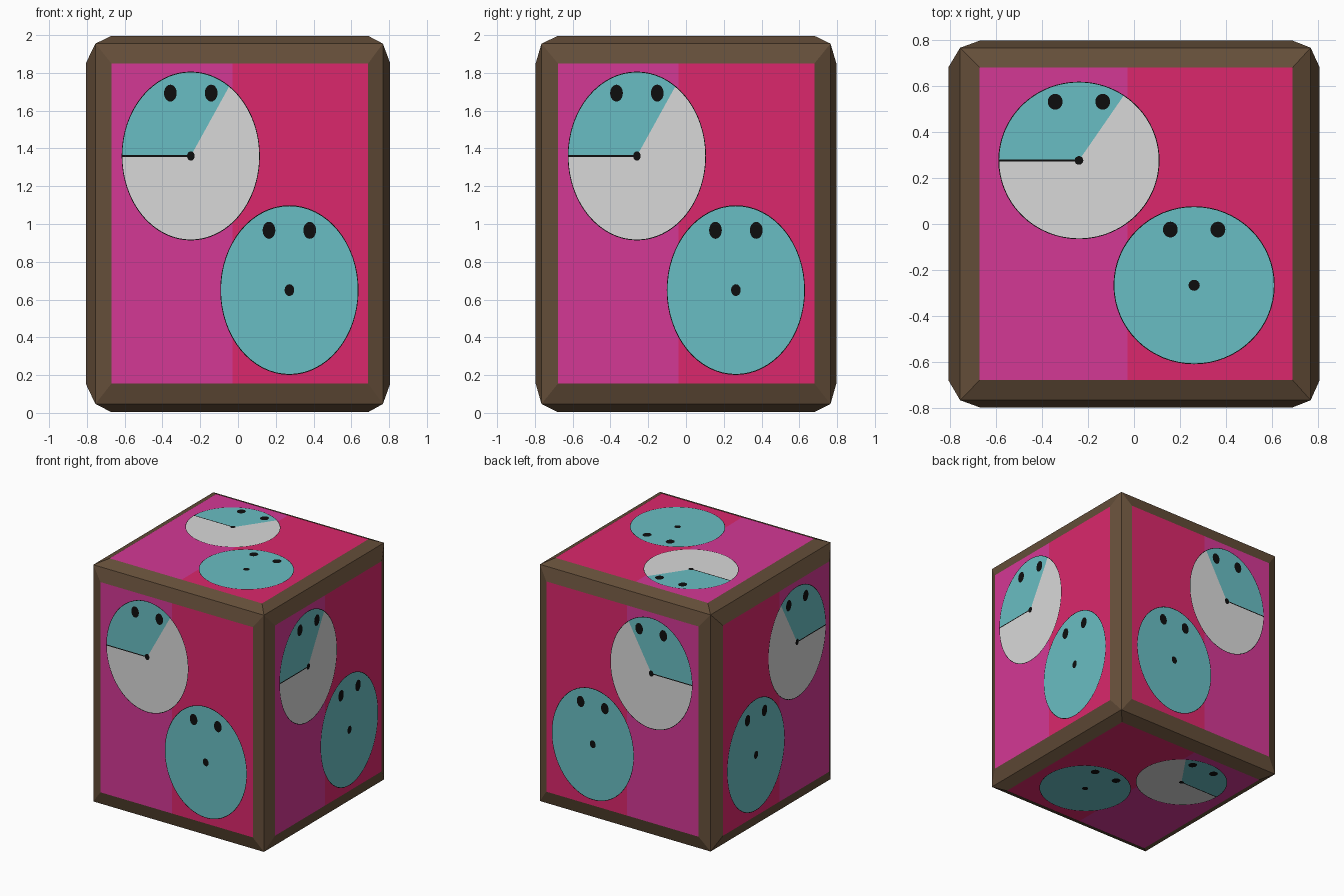
import bpy, bmesh, math
from mathutils import Vector

if "Cube" in bpy.data.objects:
    bpy.data.objects.remove(bpy.data.objects["Cube"])


def material(name, rgb):
    m = bpy.data.materials.new(name)
    m.diffuse_color = [((c / 255 + 0.055) / 1.055) ** 2.4 if c > 10 else c / 3295 for c in rgb] + [1]
    m.use_nodes = True
    m.node_tree.nodes["Principled BSDF"].inputs["Base Color"].default_value = m.diffuse_color
    return m


BROWN = material("brown wood", (100, 78, 57))
PINK = material("magenta pink", (212, 56, 149))
RED = material("crimson red", (219, 39, 108))
TEAL = material("teal", (105, 190, 195))
WHITE = material("pale grey", (217, 217, 217))
BLACK = material("black", (13, 13, 13))

# box extents, corner points of the frame, and panel borders on x, y, z
OUTER = ((-.81, .81), (-.80, .80), (0, 2))
CORE = ((-.755, .767), (-.765, .765), (.047, 1.955))
PANEL = ((-.67, .689), (-.678, .68), (.155, 1.85))
LAYER = 0.002

# per axis: directions (u, v), colour split, two dials as (cu, cv, ru, rv)
FACES = {
    0: ((1, 2), -.04, (-.26, 1.36, .366, .447), (.264, .65, .366, .449)),
    1: ((0, 2), -.03, (-.25, 1.36, .366, .447), (.272, .65, .366, .449)),
    2: ((0, 1), -.028, (-.239, .276, .35, .342), (.261, -.266, .35, .343)),
}
NAMES = {(0, 0): "left", (0, 1): "right", (1, 0): "front",
         (1, 1): "back", (2, 0): "bottom", (2, 1): "top"}


def make(name, polys, mat, outward=None):
    """Object from polygons, each turned to face outward."""
    bm = bmesh.new()
    for pts in polys:
        f = bm.faces.new([bm.verts.new(p) for p in pts])
        f.normal_update()
        if f.normal.dot(outward or f.calc_center_median() - Vector((0, 0, 1))) < 0:
            f.normal_flip()
    bmesh.ops.remove_doubles(bm, verts=bm.verts, dist=1e-5)
    me = bpy.data.meshes.new(name)
    bm.to_mesh(me)
    bm.free()
    me.materials.append(mat)
    bpy.context.collection.objects.link(bpy.data.objects.new(name, me))


def arc(cu, cv, ru, rv, a0=0, a1=360, n=64):
    return [(cu + ru * math.cos(math.radians(a0 + (a1 - a0) * i / n)),
             cv + rv * math.sin(math.radians(a0 + (a1 - a0) * i / n))) for i in range(n + 1)]


def oval(*d, n=64):
    return arc(*d, n=n)[:-1]


def sector(d, a0, a1):
    pts = arc(*d, a0, a1)
    return [[d[:2], p, q] for p, q in zip(pts, pts[1:])]


def ring(d, inner):
    a = arc(*d)
    b = arc(d[0], d[1], d[2] * inner, d[3] * inner)
    return [[a[i], a[i + 1], b[i + 1], b[i]] for i in range(len(a) - 1)]


def rect(u0, u1, v0, v1):
    return [(u0, v0), (u1, v0), (u1, v1), (u0, v1)]


frame = []
for (axis, side), name in NAMES.items():
    (ua, va), split, dial, disc = FACES[axis]
    sign = 2 * side - 1
    out = Vector([sign if i == axis else 0 for i in range(3)])

    def place(u, v, level):
        p = Vector((0, 0, 0))
        p[ua], p[va] = u, v
        p[axis] = CORE[axis][side] if level < 0 else OUTER[axis][side] + sign * LAYER * (level - 2)
        return p

    def flat(part, polys, mat, level):
        make(f"{name}_{part}", [[place(u, v, level) for u, v in q] for q in polys], mat, out)

    # sloping frame strips around the panel
    outer = [place(u, v, -1) for u, v in rect(*CORE[ua], *CORE[va])]
    inner = [place(u, v, 0) for u, v in rect(*PANEL[ua], *PANEL[va])]
    for i in range(4):
        j = (i + 1) % 4
        frame.append([outer[i], outer[j], inner[j], inner[i]])

    # two-colour panel
    flat("pink_panel", [rect(PANEL[ua][0], split, *PANEL[va])], PINK, 0)
    flat("red_panel", [rect(split, PANEL[ua][1], *PANEL[va])], RED, 0)

    # split dial and plain disc, with thin outlines
    edge = .989
    small = [(d[0], d[1], d[2] * edge, d[3] * edge) for d in (dial, disc)]
    flat("dial_wedge", sector(small[0], 56, 180), TEAL, 1)
    flat("dial_face", sector(small[0], 180, 416), WHITE, 1)
    flat("disc", [oval(*small[1])], TEAL, 1)
    flat("outlines", ring(dial, edge) + ring(disc, edge), BLACK, 1)

    # black spots, centre pins and dial hand
    marks = [rect(dial[0] - dial[2], dial[0], dial[1] - .004, dial[1] + .004)]
    for (cu, cv, ru, rv), high, pin in ((dial, .745, .055), (disc, .705, .07)):
        marks.append(oval(cu, cv, ru * pin, rv * pin, n=16))
        for s in (-.295, .295):
            marks.append(oval(cu + s * ru, cv + high * rv, ru * .092, rv * .1, n=24))
    flat("marks", marks, BLACK, 2)

make("frame", frame, BROWN)
